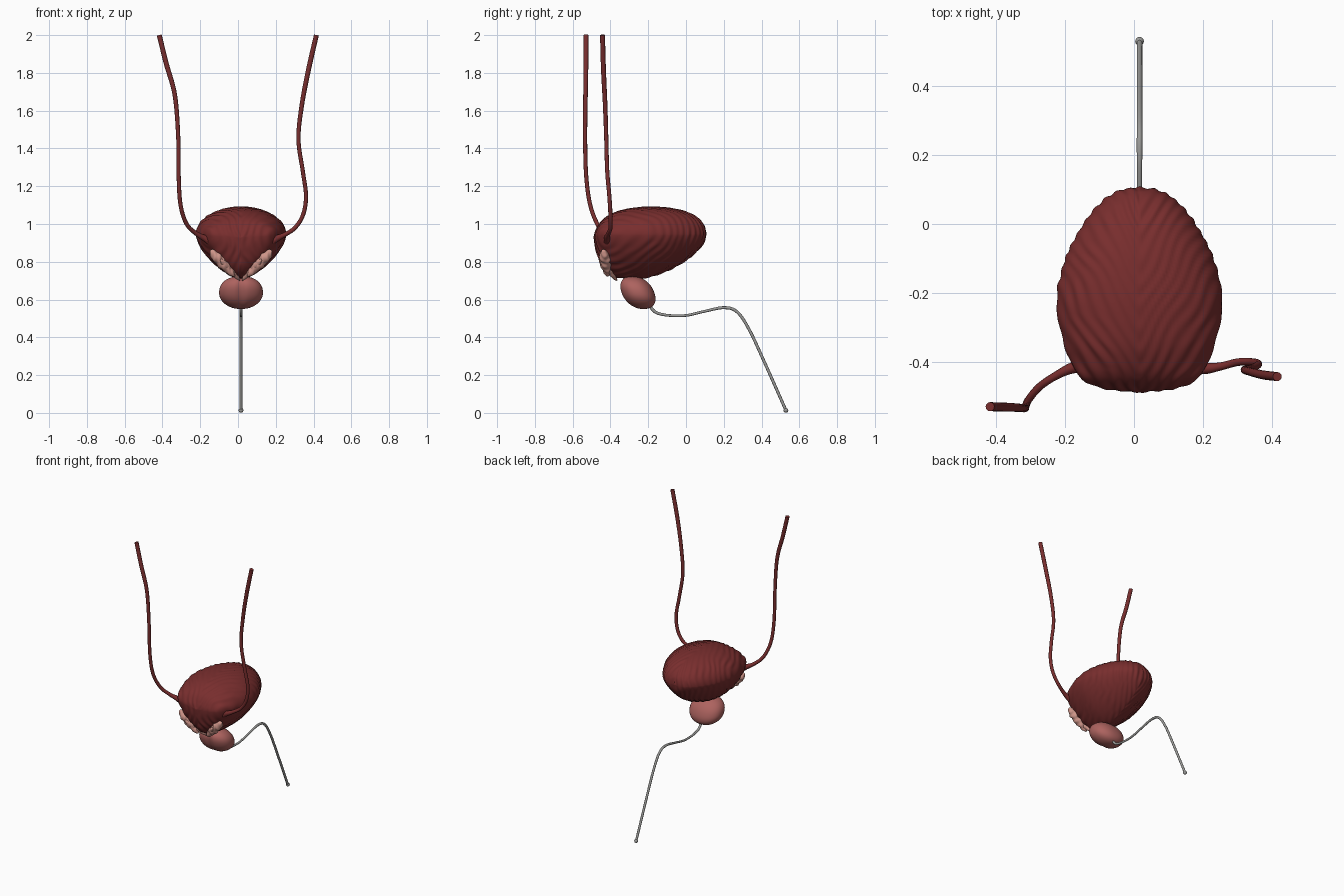
import bpy, bmesh, math
from mathutils import Vector, noise

if "Cube" in bpy.data.objects:
    bpy.data.objects.remove(bpy.data.objects["Cube"])

CX = 0.016  # symmetry plane of the organs


def material(name, rgb):
    m = bpy.data.materials.new(name)
    m.diffuse_color = (*rgb, 1)
    m.use_nodes = True
    m.node_tree.nodes["Principled BSDF"].inputs["Base Color"].default_value = m.diffuse_color
    return m


RED = material("dark red muscle", (0.19, 0.027, 0.027))
PINK = material("gland pink", (0.42, 0.125, 0.115))
PALE = material("pale vesicle pink", (0.62, 0.30, 0.25))
GREY = material("duct grey", (0.32, 0.32, 0.31))


def spline(pts, n):
    """Catmull-Rom samples through rows of numbers, n per span."""
    P = [Vector(p) for p in pts]
    P = [2 * P[0] - P[1]] + P + [2 * P[-1] - P[-2]]
    out = []
    for i in range(1, len(P) - 2):
        a, b, c, d = P[i - 1:i + 3]
        for k in range(n):
            t = k / n
            out.append(0.5 * (2 * b + (c - a) * t + (2 * a - 5 * b + 4 * c - d) * t * t
                              + (3 * b - a - 3 * c + d) * t ** 3))
    return out + [P[-2]]


def finish(name, bm, mat):
    bmesh.ops.recalc_face_normals(bm, faces=bm.faces)
    me = bpy.data.meshes.new(name)
    bm.to_mesh(me)
    bm.free()
    me.materials.append(mat)
    for p in me.polygons:
        p.use_smooth = True
    ob = bpy.data.objects.new(name, me)
    bpy.context.collection.objects.link(ob)
    return ob


def tube(name, pts, mat, sides=16):
    """Round tube along (x, y, z, radius) points, with closed ends."""
    S = spline(pts, 8)
    bm = bmesh.new()
    rings, u = [], Vector((1, 0, 0))
    for i, s in enumerate(S):
        a, b = S[max(i - 1, 0)], S[min(i + 1, len(S) - 1)]
        t = (b - a).to_3d().normalized()
        u = (u - t * u.dot(t)).normalized()
        v = t.cross(u)
        c = s.to_3d()
        rings.append([bm.verts.new(c + s[3] * (u * math.cos(w) + v * math.sin(w)))
                      for w in (math.tau * k / sides for k in range(sides))])
    for r, q in zip(rings, rings[1:]):
        for k in range(sides):
            j = (k + 1) % sides
            bm.faces.new((r[k], r[j], q[j], q[k]))
    bm.faces.new(rings[0])
    bm.faces.new(rings[-1])
    ob = finish(name, bm, mat)
    ob.data.polygons[-1].use_smooth = ob.data.polygons[-2].use_smooth = False
    return ob


# Bladder: cross-sections along y, round on top and wedge-shaped below
stations = [  # y, top z, bottom z, half width
    (-.488, .93, .93, 0), (-.477, .968, .86, .105), (-.448, 1.015, .78, .168),
    (-.40, 1.05, .73, .197), (-.33, 1.076, .711, .224), (-.22, 1.091, .712, .240),
    (-.10, 1.087, .75, .215), (0, 1.065, .805, .163), (.06, 1.033, .855, .115),
    (.095, .995, .90, .064), (.108, .95, .95, 0)]
S = [Vector(p) for p in spline([p for p in stations], 12)]
N = 160
bm = bmesh.new()
rings = []
for y, zt, zb, w in S[1:-1]:
    mid = min(max(.945, zb + .3 * (zt - zb)), zt - .3 * (zt - zb))
    ring = []
    for k in range(N):
        a = math.tau * k / N
        c, s = math.cos(a), math.sin(a)
        if s >= 0:
            x, z = w * c, mid + (zt - mid) * s
        else:
            x = w * math.copysign(abs(c) ** 1.33, c)
            z = mid - (mid - zb) * abs(s) ** 1.33
        ring.append(bm.verts.new((CX + x, y, z)))
    rings.append(ring)
for r, q in zip(rings, rings[1:]):
    for k in range(N):
        j = (k + 1) % N
        bm.faces.new((r[k], r[j], q[j], q[k]))
for ring, s in ((rings[0], S[0]), (rings[-1], S[-1])):
    tip = bm.verts.new((CX, s[0], s[1]))
    for k in range(N):
        bm.faces.new((ring[k], ring[(k + 1) % N], tip))
# muscle fibre ridges sweeping outward and back
bmesh.ops.recalc_face_normals(bm, faces=bm.faces)
bm.normal_update()
moves = []
for v in bm.verts:
    x, y, z = v.co
    ph = 150 * (abs(x - CX) - .6 * y) + 5 * noise.noise(v.co * 7)
    amp = .0028 * (.5 + abs(noise.noise(v.co * 11 + Vector((3, 1, 2)))))
    moves.append((v, v.normal * amp * math.sin(ph)))
for v, d in moves:
    v.co += d
finish("bladder", bm, RED)

# Ureters: x, y, z, radius, flaring where they join the bladder
tube("ureter_left", [
    (-.417, -.529, 2, .013), (-.38, -.530, 1.85, .013), (-.334, -.532, 1.68, .012),
    (-.316, -.534, 1.45, .011), (-.314, -.528, 1.25, .011), (-.304, -.507, 1.10, .011),
    (-.272, -.470, 1.0, .011), (-.222, -.437, .95, .012), (-.172, -.415, .922, .017),
    (-.115, -.41, .885, .022)], RED)
tube("ureter_right", [
    (.415, -.442, 2, .013), (.374, -.437, 1.82, .013), (.338, -.428, 1.63, .012),
    (.320, -.422, 1.45, .011), (.343, -.417, 1.28, .011), (.360, -.406, 1.15, .011),
    (.345, -.400, 1.05, .011), (.302, -.400, .98, .011), (.248, -.413, .944, .012),
    (.203, -.418, .922, .017), (.147, -.41, .885, .022)], RED)

# Prostate: leaning rounded body with a midline groove on the front
bm = bmesh.new()
bmesh.ops.create_uvsphere(bm, u_segments=64, v_segments=40, radius=1)
for v in bm.verts:
    x, y, z = (math.copysign(abs(c) ** .9, c) for c in v.co)
    groove = math.exp(-(x / .16) ** 2) * max(0, -y) * .09
    wide = 1 - .10 * max(0, -z) ** 2
    v.co = (CX + .116 * x * wide,
            -.256 + .088 * y * (1 - groove) - .030 * z + groove * .05,
            .637 + .087 * z)
finish("prostate", bm, PINK)


def lumpy(name, p0, p1, r, side, lump):
    """Stretched, nodular gland between two points; side mirrors it."""
    p0, p1 = Vector(p0), Vector(p1)
    mid, axis = (p0 + p1) / 2, p1 - p0
    rot = axis.to_track_quat('Z', 'Y')
    bm = bmesh.new()
    bmesh.ops.create_uvsphere(bm, u_segments=32, v_segments=48, radius=1)
    for v in bm.verts:
        x, y, z = v.co
        a = math.atan2(y, x)
        f = 1 + lump * math.sin(z * 13 + 2 * math.sin(a)) * math.cos(2 * a + z * 3)
        f *= 1 - .25 * z
        p = mid + rot @ Vector((x * r * f, y * r * f, z * axis.length / 2))
        v.co = (CX + side * p.x, p.y, p.z)
    finish(name, bm, PALE)


# Seminal vesicles and the slimmer ducts beside them
for label, side in (("left", -1), ("right", 1)):
    lumpy("seminal_vesicle_" + label, (.162, -.437, .862), (.035, -.415, .722), .027, side, .16)
    lumpy("vas_ampulla_" + label, (.108, -.458, .812), (.004, -.365, .700), .017, side, .10)

# Urethra with a small rounded tip
tube("urethra", [
    (CX, -.205, .60, .008), (CX, -.187, .56, .008), (CX, -.155, .530, .008),
    (CX, -.09, .516, .007), (CX, 0, .516, .007), (CX, .1, .538, .007),
    (CX, .2, .557, .008), (CX, .27, .535, .008), (CX, .335, .44, .008),
    (CX, .42, .258, .008), (CX, .527, .018, .008)], GREY)
bm = bmesh.new()
bmesh.ops.create_uvsphere(bm, u_segments=24, v_segments=16, radius=.0125)
bmesh.ops.translate(bm, verts=bm.verts, vec=(CX, .529, .0135))
finish("urethra_tip", bm, GREY)
